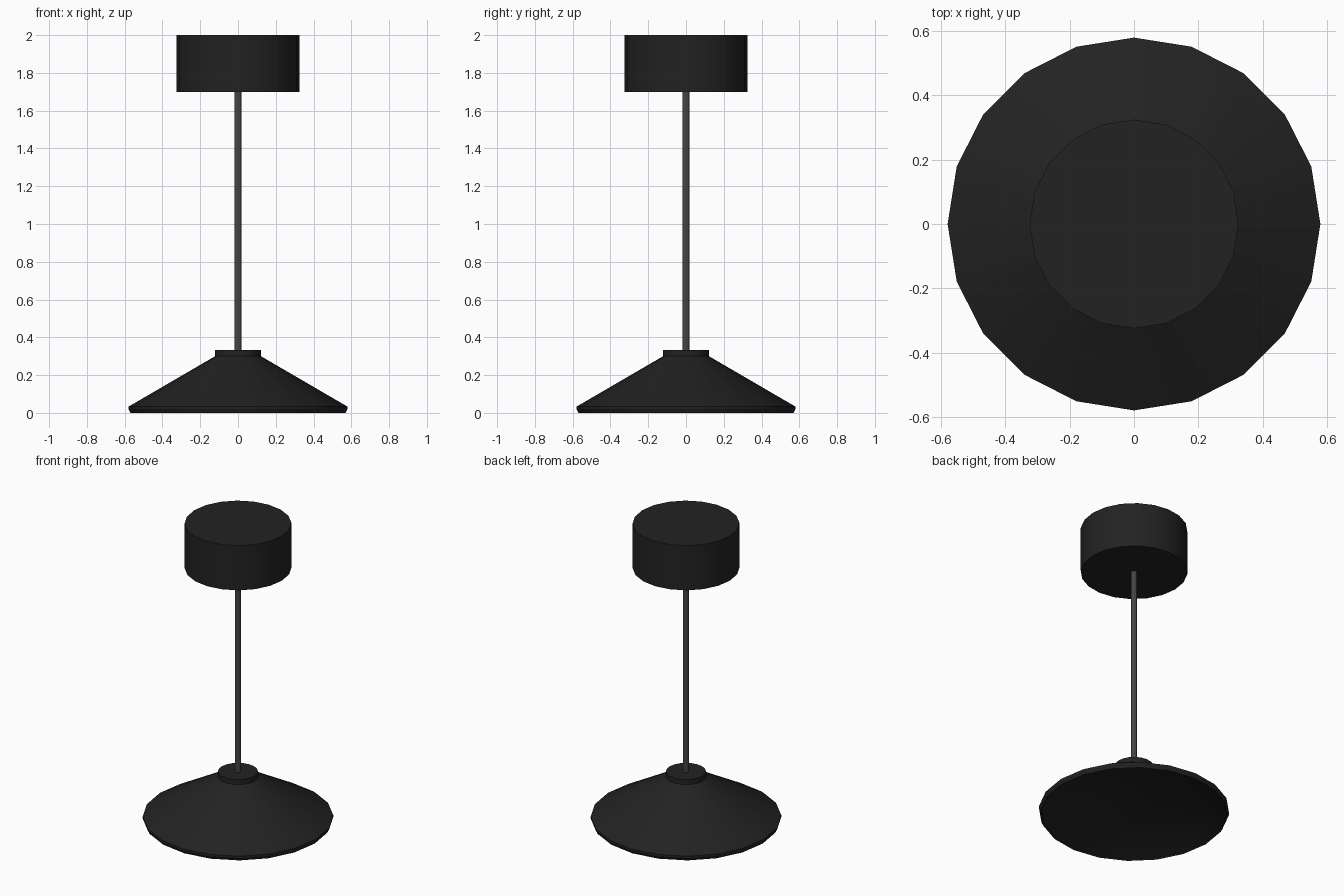
import bpy, bmesh, math

if "Cube" in bpy.data.objects:
    bpy.data.objects.remove(bpy.data.objects["Cube"])

SIDES = 20


def material(name, v):
    m = bpy.data.materials.new(name)
    m.diffuse_color = (v, v, v, 1)
    m.use_nodes = True
    m.node_tree.nodes["Principled BSDF"].inputs["Base Color"].default_value = m.diffuse_color
    return m


def lathe(name, profile, mat, sides=SIDES):
    """Revolve (radius, z) points about z; radius 0 closes with a capped ring."""
    bm = bmesh.new()
    rings = []
    for r, z in profile:
        rings.append([bm.verts.new((r * math.cos(2 * math.pi * i / sides),
                                    r * math.sin(2 * math.pi * i / sides), z))
                      for i in range(sides)])
    for a, b in zip(rings, rings[1:]):
        for i in range(sides):
            j = (i + 1) % sides
            bm.faces.new((a[i], a[j], b[j], b[i]))
    bm.faces.new(list(reversed(rings[0])))
    bm.faces.new(rings[-1])
    bmesh.ops.recalc_face_normals(bm, faces=bm.faces)
    me = bpy.data.meshes.new(name)
    bm.to_mesh(me)
    bm.free()
    me.materials.append(mat)
    ob = bpy.data.objects.new(name, me)
    bpy.context.collection.objects.link(ob)
    bpy.ops.object.select_all(action='DESELECT')
    ob.select_set(True)
    bpy.context.view_layer.objects.active = ob
    bpy.ops.object.shade_smooth_by_angle(angle=math.radians(25))
    return ob


black = material("black_metal", 0.016)
grey = material("dark_cable", 0.06)

# Ceiling canopy
lathe("ceiling_canopy", [(0.325, 1.70), (0.325, 2.0)], black)

# Hanging cable
lathe("cable", [(0.019, 0.32), (0.019, 1.71)], grey, 12)

# Conical shade: recessed underside, rolled rim, sloping top
lathe("shade", [(0.29, 0.105), (0.565, 0.008), (0.57, 0.0), (0.575, 0.012),
                (0.58, 0.02), (0.58, 0.033), (0.118, 0.302)], black)

# Collar on top of the shade
lathe("shade_collar", [(0.122, 0.300), (0.122, 0.333)], black)
